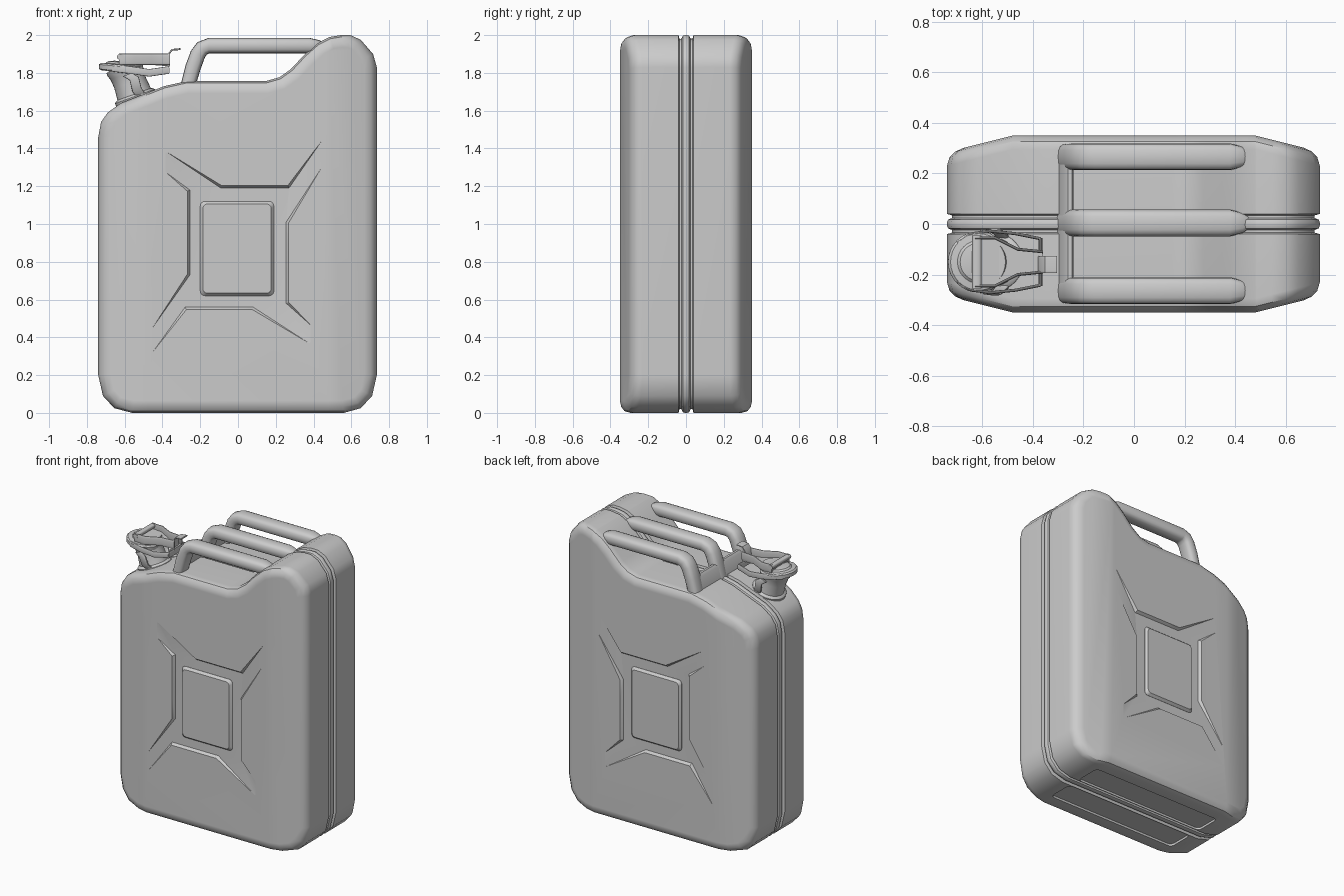
import bpy, bmesh, math
from mathutils import Vector, Matrix

if "Cube" in bpy.data.objects:
    bpy.data.objects.remove(bpy.data.objects["Cube"])


def finish(name, bm, angle=32):
    bmesh.ops.recalc_face_normals(bm, faces=bm.faces)
    me = bpy.data.meshes.new(name)
    bm.to_mesh(me)
    bm.free()
    ob = bpy.data.objects.new(name, me)
    bpy.context.collection.objects.link(ob)
    smooth(ob, angle)
    return ob


def smooth(ob, angle=32):
    bpy.ops.object.select_all(action='DESELECT')
    bpy.context.view_layer.objects.active = ob
    ob.select_set(True)
    bpy.ops.object.shade_smooth_by_angle(angle=math.radians(angle))


def loft(loops):
    """Closed skin through equal-length loops, capped at both ends."""
    bm = bmesh.new()
    rows = [[bm.verts.new(p) for p in lp] for lp in loops]
    n = len(rows[0])
    for a, b in zip(rows, rows[1:]):
        for i in range(n):
            j = (i + 1) % n
            bm.faces.new((a[i], a[j], b[j], b[i]))
    bm.faces.new(rows[0])
    bm.faces.new(rows[-1])
    return bm


def inset(pts, d):
    """Move a counter-clockwise outline inward by d."""
    out = []
    for i, p in enumerate(pts):
        a, p, b = Vector(pts[i - 1]), Vector(p), Vector(pts[(i + 1) % len(pts)])
        e1, e2 = (p - a).normalized(), (b - p).normalized()
        n1, n2 = Vector((-e1.y, e1.x)), Vector((-e2.y, e2.x))
        out.append(p + (n1 + n2) * d / max(1 + n1.dot(n2), .5))
    return out


def rrect(cx, cy, hx, hy, r, n=4):
    pts = []
    for k, (sx, sy) in enumerate([(1, 1), (-1, 1), (-1, -1), (1, -1)]):
        for i in range(n + 1):
            t = math.pi / 2 * (k + i / n)
            pts.append((cx + sx * (hx - r) + r * math.cos(t), cy + sy * (hy - r) + r * math.sin(t)))
    return pts


def tube(name, path, side, hs, ht, scales=None, n=16, power=.7):
    """Sweep a soft rectangular section along a path; hs = half width along side."""
    path, side, loops = [Vector(p) for p in path], Vector(side), []
    for i, p in enumerate(path):
        t = (path[min(i + 1, len(path) - 1)] - path[max(i - 1, 0)]).normalized()
        up, k = t.cross(side).normalized(), scales[i] if scales else 1
        lp = []
        for j in range(n):
            c, s = math.cos(2 * math.pi * j / n), math.sin(2 * math.pi * j / n)
            lp.append(p + k * (side * hs * math.copysign(abs(c) ** power, c)
                               + up * ht * math.copysign(abs(s) ** power, s)))
        loops.append(lp)
    return finish(name, loft(loops))


def disc(name, centre, axis, rings, n=32):
    """Turned part: rings are (radius, height along axis)."""
    q = Vector((0, 0, 1)).rotation_difference(Vector(axis))
    return finish(name, loft([[Vector(centre) + q @ Vector((r * math.cos(2 * math.pi * i / n),
                  r * math.sin(2 * math.pi * i / n), h)) for i in range(n)] for r, h in rings]))


def cut(ob, cutter):
    m = ob.modifiers.new("cut", 'BOOLEAN')
    m.operation, m.solver, m.object = 'DIFFERENCE', 'EXACT', cutter
    bpy.context.view_layer.objects.active = ob
    bpy.ops.object.modifier_apply(modifier=m.name)
    bpy.data.objects.remove(cutter)


# Can body: side outline stacked across the depth, with a seam bead at the middle
outline = [(-.56, 0), (.56, 0), (.65, .025), (.71, .09), (.735, .2), (.735, 1.83), (.715, 1.9),
           (.65, 1.975), (.595, 2), (.545, 2), (.485, 1.99), (.42, 1.957), (.35, 1.895), (.28, 1.82),
           (.22, 1.777), (.15, 1.757), (-.27, 1.757), (-.39, 1.73), (-.62, 1.64), (-.69, 1.59),
           (-.725, 1.54), (-.74, 1.46), (-.74, .2), (-.715, .09), (-.655, .025)]
half = [(.35, .065), (.343, .032), (.326, .01), (.295, 0), (.04, 0), (.034, .02), (.024, .02),
        (.017, .004), (.006, 0)]
levels = [(-y, d) for y, d in half] + half[::-1]
bm = loft([[(p.x, y, p.y) for p in inset(outline, d)] for y, d in levels])
for x in (-.48, .48):
    bmesh.ops.bisect_plane(bm, geom=bm.verts[:] + bm.edges[:] + bm.faces[:],
                           plane_co=(x, 0, 0), plane_no=(1, 0, 0))
for v in bm.verts:
    if abs(v.co.y) > .2:
        v.co.y -= math.copysign(.25 * max(0, abs(v.co.x) - .48), v.co.y)
body = finish("can_body", bm)

# X-shaped recess fading out along its arms, and a raised panel in its middle, on both faces
# (outline order: bend, tip, tip, bend for each arm)
cross = [(-.09, 1.19), (-.39, 1.39), (-.39, 1.28), (-.255, 1.18),
         (-.255, .73), (-.46, .44), (-.46, .31), (-.28, .56),
         (.08, .56), (.39, .36), (.39, .46), (.255, .58),
         (.255, 1.01), (.45, 1.31), (.45, 1.45), (.27, 1.19)]
for s, side in ((-1, "front"), (1, "back")):
    bm = bmesh.new()
    low = [bm.verts.new((x, s * (.351 if i % 4 in (1, 2) else .332), z)) for i, (x, z) in enumerate(cross)]
    top = [bm.verts.new((p.x, s * .38, p.y)) for p in inset(cross, -.035)]
    for i in range(16):
        j = (i + 1) % 16
        bm.faces.new((low[i], low[j], top[j], top[i]))
    for a in range(0, 16, 4):
        bm.faces.new(low[a:a + 4])
    bm.faces.new([v for i, v in enumerate(low) if i % 4 in (0, 3)])
    bm.faces.new(top)
    bmesh.ops.triangulate(bm, faces=bm.faces[:])
    cut(body, finish("recess_cutter", bm))
    finish(side + "_panel", loft([[(x, s * y, z) for x, z in rrect(-.005, .87, .195 - d, .25 - d, .025)]
                                  for y, d in ((.32, 0), (.333, 0), (.35, .014))]), 20)

# Shallow recesses under the base, one each side of the seam
for s in (-1, 1):
    cut(body, finish("base_cutter", loft([[(x, y, z) for x, y in rrect(0, s * .135, .5, .092, .03)]
                                          for z in (-.1, .015)])))
smooth(body)
body.modifiers.new("weighted", 'WEIGHTED_NORMAL').keep_sharp = True

# Three carrying handles, joined by a web at the foot
for y, name in ((-.264, "front"), (.004, "middle"), (.266, "back")):
    tube(name + "_handle", [(-.268, y, 1.72), (-.238, y, 1.83), (-.212, y, 1.90), (-.19, y, 1.93),
                            (-.155, y, 1.944), (.38, y, 1.944), (.43, y, 1.942), (.46, y, 1.94)],
         (0, 1, 0), .053, .041, [.95, 1, 1, 1, 1, 1, .75, .35])
web = [(-.302, 1.73), (-.262, 1.73), (-.24, 1.83), (-.246, 1.845), (-.262, 1.845), (-.276, 1.83)]
finish("handle_web", loft([[(x, y, z) for x, z in web] for y in (-.29, .29)]))

# Filler neck on the sloping shoulder
cy = -.15
axis = Vector((-.34, 0, .94))
disc("filler_neck", (-.538, cy, 1.655), axis, [(.112, -.02), (.112, .022), (.104, .03), (.094, .034),
                                                (.088, .10), (.092, .15), (.10, .17), (.10, .19)])

# Cap lid with low dome
disc("cap_lid", (-.617, cy, 1.815), (.1, 0, 1), [(.105, -.012), (.119, -.006), (.121, .018), (.112, .027),
                                                (.085, .030), (.075, .040), (.04, .046)])

# Locking lever: tapered tray with side walls and a cross rod
plan = [(-.63, .095), (-.55, .095), (-.46, .05), (-.36, .04)]
tray = plan + [(x, -y) for x, y in plan[::-1]]
finish("lever_tray", loft([[(x, cy + y, z - (x + .63) * .08) for x, y in tray] for z in (1.856, 1.866)]))
for s, side in ((-1, "front"), (1, "back")):
    tube(side + "_lever_wall", [(x, cy + s * y, 1.872) for x, y in plan], (0, 0, 1), .03, .006)
    # Bail arm and hook at each side of the neck
    tube(side + "_bail_arm", [(-.70, cy + s * .075, 1.83), (-.65, cy + s * .11, 1.825),
                              (-.57, cy + s * .122, 1.815), (-.47, cy + s * .112, 1.80),
                              (-.37, cy + s * .092, 1.815)], (0, 0, 1), .02, .006)
    tube(side + "_hook", [(-.585, cy + s * .12, 1.79), (-.55, cy + s * .125, 1.77),
                          (-.535, cy + s * .115, 1.71), (-.52, cy + s * .10, 1.69)], (.94, 0, .34), .026, .008)
tube("lever_rod", [(-.622, cy - .105, 1.885), (-.622, cy + .105, 1.885)], (1, 0, 0), .018, .014)
tube("bail_end", [(-.37, cy - .095, 1.815), (-.37, cy + .095, 1.815)], (0, 0, 1), .022, .007)

# Thumb tab at the lever's free end
tube("thumb_tab", [(-.375, cy - .01, 1.845), (-.37, cy - .01, 1.895), (-.35, cy - .01, 1.922),
                   (-.305, cy - .01, 1.926)], (0, 1, 0), .034, .005, power=.4)
